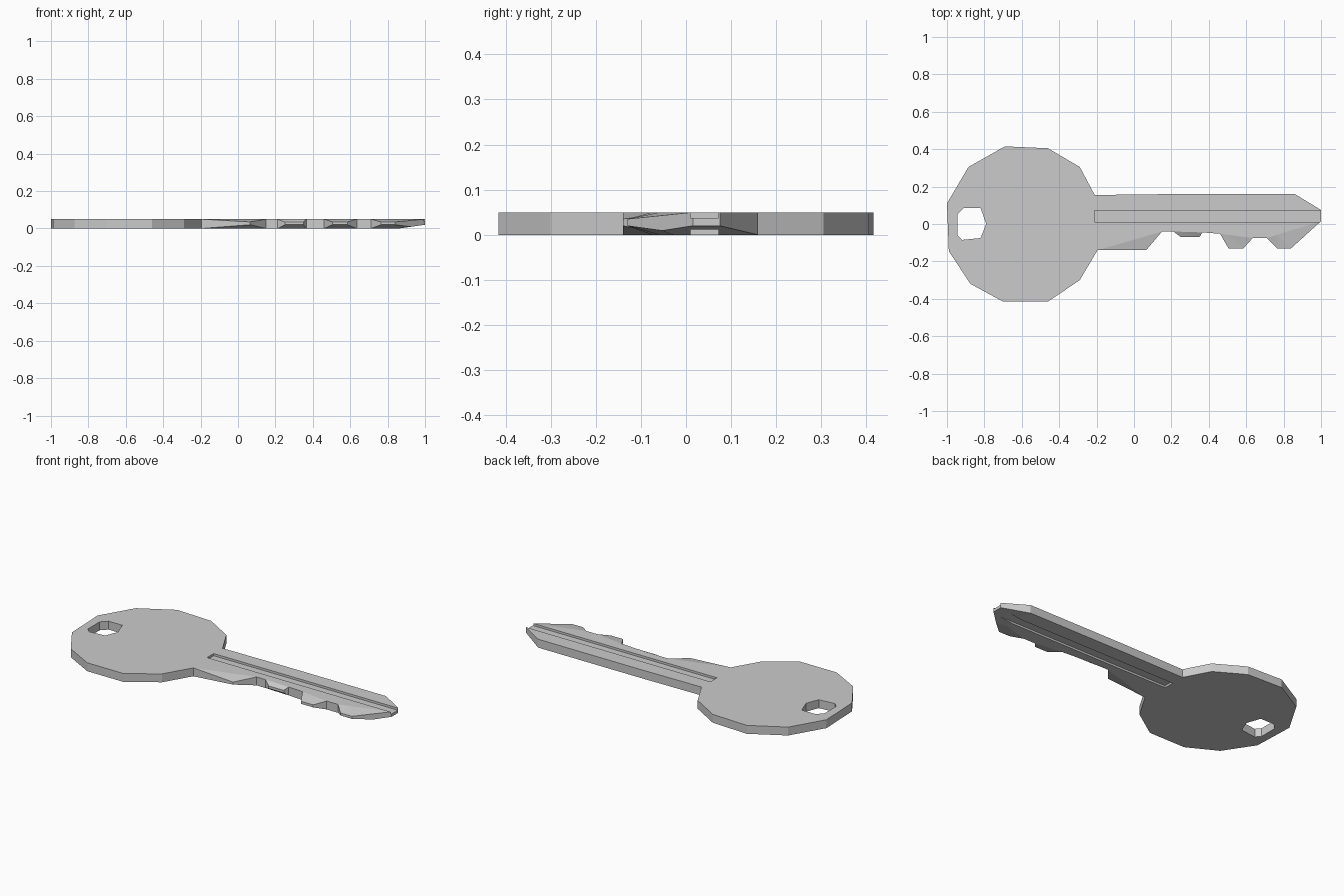
import bpy, bmesh
from mathutils import Vector

if "Cube" in bpy.data.objects:
    bpy.data.objects.remove(bpy.data.objects["Cube"])

T = 0.05  # key thickness

# Outline seen from above: x, y, and (for teeth) the y of the bevel's inner line
OUTLINE = [
    (-0.195, -0.14), (0.065, -0.14, -0.065), (0.15, -0.04), (0.21, -0.04),
    (0.25, -0.07, -0.0413), (0.35, -0.07, -0.0445), (0.365, -0.045), (0.46, -0.052),
    (0.505, -0.13, -0.058), (0.585, -0.13, -0.0685), (0.635, -0.075), (0.71, -0.075),
    (0.765, -0.13, -0.058), (0.84, -0.13, -0.034), (1.0, 0.015), (1.0, 0.075),
    (0.86, 0.16), (0.205, 0.16), (-0.21, 0.155), (-0.29, 0.305), (-0.46, 0.405),
    (-0.69, 0.415), (-0.885, 0.305), (-1.0, 0.11), (-0.99, -0.145), (-0.875, -0.32),
    (-0.70, -0.415), (-0.46, -0.415), (-0.29, -0.30)]
HOLE = [(-0.945, 0.05), (-0.91, 0.085), (-0.82, 0.085), (-0.79, 0.0),
        (-0.82, -0.075), (-0.92, -0.085), (-0.945, -0.06)]


def make_object(name, bm):
    bmesh.ops.recalc_face_normals(bm, faces=bm.faces)
    mesh = bpy.data.meshes.new(name)
    bm.to_mesh(mesh)
    bm.free()
    ob = bpy.data.objects.new(name, mesh)
    bpy.context.collection.objects.link(ob)
    return ob


def prism(name, pts, z0, z1):
    bm = bmesh.new()
    face = bm.faces.new([bm.verts.new((x, y, z0)) for x, y in pts])
    ext = bmesh.ops.extrude_face_region(bm, geom=[face])
    verts = [v for v in ext["geom"] if isinstance(v, bmesh.types.BMVert)]
    bmesh.ops.translate(bm, verts=verts, vec=(0, 0, z1 - z0))
    return make_object(name, bm)


# Key blank: flat plate whose teeth are bevelled above and below a thin band
bm = bmesh.new()
rings = [[bm.verts.new((p[0], p[-1] if inner else p[1], z)) for p in OUTLINE]
         for z, inner in ((0, True), (0.02, False), (0.035, False), (T, True))]
bm.faces.new(rings[0])
bm.faces.new(rings[3])
n = len(OUTLINE)
for mid, cap in ((rings[1], rings[0]), (rings[2], rings[3])):
    for i in range(n):
        j = (i + 1) % n
        if len(OUTLINE[j]) == 3:
            bm.faces.new((cap[i], mid[i], mid[j]))
            bm.faces.new((cap[i], mid[j], cap[j]))
        else:
            bm.faces.new((cap[i], mid[i], cap[j]))
            bm.faces.new((mid[i], mid[j], cap[j]))
for i in range(n):
    j = (i + 1) % n
    bm.faces.new((rings[1][i], rings[1][j], rings[2][j], rings[2][i]))

# Underside of the tip slopes upwards
cut = bmesh.ops.bisect_plane(
    bm, geom=bm.verts[:] + bm.edges[:] + bm.faces[:], plane_co=(0.86, 0, 0),
    plane_no=Vector((-0.02, 0, 0.14)).normalized(), clear_inner=True)
edges = [e for e in bm.edges if e.is_boundary]
bmesh.ops.holes_fill(bm, edges=edges, sides=0)
key = make_object("key", bm)

# Ring hole, and a long groove along each side of the blade
groove = [(-0.21, 0.01), (1.1, 0.01), (1.1, 0.072), (-0.21, 0.072)]
cutters = [prism("hole_cutter", HOLE, -0.1, 0.15),
           prism("top_groove_cutter", groove, T - 0.013, 0.1),
           prism("bottom_groove_cutter", groove, -0.05, 0.012)]
for c in cutters:
    c.hide_render = True
    mod = key.modifiers.new(c.name, 'BOOLEAN')
    mod.operation = 'DIFFERENCE'
    mod.solver = 'EXACT'
    mod.object = c
bpy.context.view_layer.objects.active = key
for c in cutters:
    bpy.ops.object.modifier_apply(modifier=c.name)
    bpy.data.objects.remove(c)
